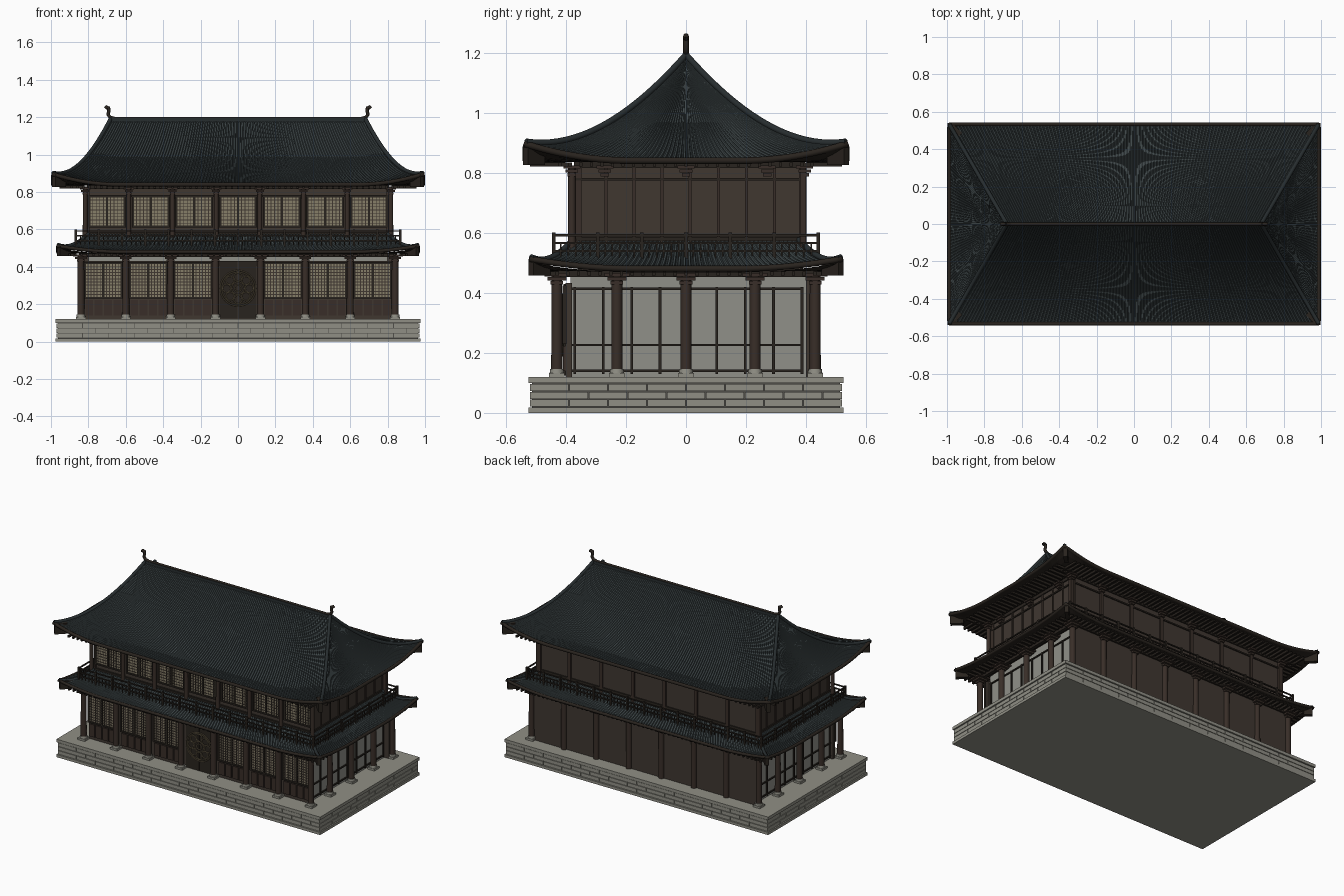
import bpy, bmesh, math
from mathutils import Matrix, Vector

cube = bpy.data.objects.get("Cube")
if cube:
    bpy.data.objects.remove(cube, do_unlink=True)


def material(name, *rgb):
    m = bpy.data.materials.new(name)
    m.use_nodes = True
    m.diffuse_color = (*rgb, 1)
    node = next(n for n in m.node_tree.nodes if n.type == 'BSDF_PRINCIPLED')
    node.inputs["Base Color"].default_value = (*rgb, 1)
    node.inputs["Roughness"].default_value = 0.8
    return m


STONE = material("stone", .28, .275, .235)
JOINT = material("stone joint", .08, .078, .068)
PLASTER = material("plaster", .28, .28, .25)
WOOD = material("brown wood", .05, .038, .03)
TRIM = material("dark wood", .022, .017, .013)
POST = material("column wood", .04, .027, .021)
PAPER = material("window paper", .24, .21, .14)
BRASS = material("aged brass", .12, .095, .055)
TILE = material("slate tile", .05, .065, .068)
GAP = material("tile valley", .02, .026, .028)


def finish(bm, name, *mats):
    me = bpy.data.meshes.new(name)
    bm.to_mesh(me)
    bm.free()
    for m in mats:
        me.materials.append(m)
    ob = bpy.data.objects.new(name, me)
    bpy.context.collection.objects.link(ob)
    return ob


def activate(ob):
    bpy.ops.object.select_all(action='DESELECT')
    ob.select_set(True)
    bpy.context.view_layer.objects.active = ob


def boxes(name, mat, items):
    """Each item is x0, x1, y0, y1, z0, z1."""
    bm = bmesh.new()
    for x0, x1, y0, y1, z0, z1 in items:
        mid = Vector((x0 + x1, y0 + y1, z0 + z1)) / 2
        size = Matrix.Diagonal((x1 - x0, y1 - y0, z1 - z0, 1))
        bmesh.ops.create_cube(bm, size=1, matrix=Matrix.Translation(mid) @ size)
    return finish(bm, name, mat)


def block(x, y, z0, z1, w, d):
    return (x - w / 2, x + w / 2, y - d / 2, y + d / 2, z0, z1)


def ring(hx, hy, z0, z1, w):
    """Four bars around a rectangle."""
    return [block(0, s * hy, z0, z1, 2 * hx + w, w) for s in (-1, 1)] + \
           [block(s * hx, 0, z0, z1, w, 2 * hy + w) for s in (-1, 1)]


def around(hx, hy, nx, ny):
    """Evenly spaced points on a rectangle's sides."""
    pts = [(hx * (2 * i / nx - 1), s * hy) for i in range(nx + 1) for s in (-1, 1)]
    return pts + [(s * hx, hy * (2 * i / ny - 1)) for i in range(1, ny) for s in (-1, 1)]


def cylinders(name, mat, points, r, z0, z1):
    bm = bmesh.new()
    for x, y in points:
        bmesh.ops.create_cone(bm, cap_ends=True, segments=16, radius1=r, radius2=r * .93, depth=z1 - z0,
                              matrix=Matrix.Translation((x, y, (z0 + z1) / 2)))
    activate(finish(bm, name, mat))
    bpy.ops.object.shade_smooth_by_angle()


def tube(name, mat, paths, r, closed=False):
    cu = bpy.data.curves.new(name, 'CURVE')
    cu.dimensions = '3D'
    cu.bevel_depth, cu.bevel_resolution, cu.use_fill_caps = r, 2, True
    for path in paths:
        sp = cu.splines.new('POLY')
        sp.points.add(len(path) - 1)
        for p, co in zip(sp.points, path):
            p.co = (*co, 1)
        sp.use_cyclic_u = closed
    cu.materials.append(mat)
    ob = bpy.data.objects.new(name, cu)
    bpy.context.collection.objects.link(ob)
    activate(ob)
    bpy.ops.object.convert(target='MESH')


def slope(rx, ry, ex, ey, top, drop, lift):
    """Concave hipped surface with upturned corners; t runs from ridge to eave."""
    def at(side, u, t):
        hx, hy = rx + (ex - rx) * t, ry + (ey - ry) * t
        along, out = (hx, hy) if side % 2 == 0 else (hy, hx)
        d = along * (1 - abs(u))
        z = top - drop * (1.75 * t - .75 * t * t) + lift * t ** 3 * max(0, 1 - d / .35) ** 2
        turn = Matrix.Rotation(side * math.pi / 2, 3, 'Z')
        return turn @ Vector((u * along, -out, z))
    return at


def roof_sheet(name, at, ribs_long, ribs_short, steps, rib, *mats):
    """Four slopes, with raised tile ribs running down them."""
    bm = bmesh.new()
    for side in range(4):
        n = ribs_short if side % 2 else ribs_long
        cols = []
        for i in range(n):
            for f, h in ((0, 0), (.38, 0), (.5, rib), (.88, rib)):
                cols.append((2 * (i + f) / n - 1, h))
        cols.append((1, 0))
        rows = []
        for j in range(steps + 1):
            t = .01 + .99 * j / steps
            rows.append([bm.verts.new(at(side, u, t) + Vector((0, 0, h))) for u, h in cols])
        for a, b in zip(rows, rows[1:]):
            for i in range(len(cols) - 1):
                f = bm.faces.new((b[i], b[i + 1], a[i + 1], a[i]))
                f.material_index = 1 if i % 4 == 0 and len(mats) > 1 else 0
    finish(bm, name, *mats)


def roof_trim(name, at, r, ex, ey, z, height):
    """Eave edge, hip ridges and heavy corner beams."""
    edge = [at(s, 2 * i / 60 - 1, 1) for s in range(4) for i in range(60)]
    tube(name + "_eave_edge", TRIM, [edge], r, True)
    up = Vector((0, 0, r * .7))
    tube(name + "_hip_ridges", GAP, [[at(s, 1, i / 20) + up for i in range(21)] for s in range(4)], r)
    bm = bmesh.new()
    for sx in (-1, 1):
        for sy in (-1, 1):
            m = Matrix.Translation((sx * (ex - .032), sy * (ey - .027), z)) @ \
                Matrix.Rotation(sx * sy * math.radians(45), 4, 'Z')
            bmesh.ops.create_cube(bm, size=1, matrix=m @ Matrix.Diagonal((.08, .025, height, 1)))
    finish(bm, name + "_corner_beams", TRIM)


def rafters(name, hx, hy, length, z):
    items = []
    for x, y in around(hx, hy, 56, 26):
        w, d = (.011, length) if abs(abs(y) - hy) < .001 else (length, .011)
        items.append(block(x, y, z, z + .014, w, d))
    boxes(name, TRIM, items)


def brackets(name, points, z, s):
    """Stepped bracket sets that widen upward."""
    boxes(name, POST, [block(x, y, z + k * .013, z + k * .013 + .011, s * (1 + .5 * k), s * (1 + .5 * k))
                       for x, y in points for k in range(3)])


def windows(name, centres, half, y, z0, z1, nx, nz, bar):
    """Paper panes behind a wooden lattice in a dark frame."""
    panes, bars, frames = [], [], []
    for c in centres:
        panes.append((c - half, c + half, y, y + .006, z0, z1))
        for i in range(1, nx):
            bars.append(block(c + half * (2 * i / nx - 1), y, z0, z1, bar, .006))
        for i in range(1, nz):
            bars.append(block(c, y, z0 + (z1 - z0) * i / nz - bar / 2, z0 + (z1 - z0) * i / nz + bar / 2,
                              2 * half, .005))
        frames += [block(c + half * k, y, z0, z1, .012, .014) for k in (-1, 0, 1)]
        frames += [block(c, y, z - .005, z + .005, 2 * half + .012, .014) for z in (z0, z1)]
    boxes(name + "_paper", PAPER, panes)
    boxes(name + "_lattice", WOOD, bars)
    boxes(name + "_frames", TRIM, frames)


# Stone terrace: slabs, dark joints and coursed blocks
boxes("terrace_core", JOINT, [block(0, 0, .005, .115, 1.925, 1.025)])
boxes("terrace_slabs", STONE, [block(0, 0, 0, .018, 1.95, 1.05), block(0, 0, .1, .12, 1.95, 1.05)])
courses = []
for k in range(3):
    z0, z1 = .021 + k * .026, .044 + k * .026
    for half, n, flip in ((.97, 14, False), (.52, 8, True)):
        cuts = [-half] + [half * (2 * (i + .5 * (k % 2)) / n - 1) for i in range(1, n)] + [half]
        for a, b in zip(cuts, cuts[1:]):
            for s in (-1, 1):
                if flip:
                    courses.append(block(s * .96, (a + b) / 2, z0, z1, .02, b - a - .003))
                else:
                    courses.append(block((a + b) / 2, s * .51, z0, z1, b - a - .003, .02))
boxes("terrace_blocks", STONE, courses)

# Lower storey walls
LOW_X = [.24 * (i - 3.5) for i in range(8)]
boxes("lower_plaster_walls", PLASTER, [(-.8, .8, -.385, .405, .12, .47)])
boxes("lower_wooden_walls", WOOD, [(-.82, .82, -.402, -.38, .12, .432), (-.835, .835, .4, .43, .12, .46)])
side_bars = []
for s in (-1, 1):
    side_bars += [block(s * .802, -.37 + .0945 * i, .13, .42, .012, .009) for i in range(9)]
    side_bars += [block(s * .802, 0, z, z + .008, .012, .77) for z in (.136, .222, .41)]
boxes("side_wall_bars", TRIM, side_bars)

# Front windows, door panels and round door ornament
bays = [.24 * i for i in (-3, -2, -1, 1, 2, 3)]
windows("lower_window", bays, .099, -.405, .235, .42, 12, 11, .005)
boxes("door_panels", POST, [block(c + .05 * (k - 1.5), -.404, .14, .222, .042, .01) for c in bays for k in range(4)])
boxes("main_door", TRIM, [(-.1, -.002, -.408, -.39, .125, .43), (.002, .1, -.408, -.39, .125, .43)])


def circle(cx, cz, r):
    return [(cx + r * math.cos(a * math.pi / 20), -.41, cz + r * math.sin(a * math.pi / 20)) for a in range(40)]


petals = [circle(.06 * math.cos(k * math.pi / 4), .285 + .06 * math.sin(k * math.pi / 4), .022) for k in range(8)]
tube("door_ornament", BRASS, [circle(0, .285, r) for r in (.095, .086, .034, .018)] + petals, .0028, True)

# Columns, footings, beams and brackets
front_cols = [(x, -.43) for x in LOW_X]
side_cols = [(s * .84, y) for s in (-1, 1) for y in (-.23, 0, .23, .43)]
back_cols = [(x, .43) for x in LOW_X[1:-1]]
cylinders("lower_columns", POST, front_cols + side_cols + back_cols, .019, .12, .46)
feet = front_cols + side_cols
boxes("column_footings", STONE, [block(x, y, .12, .133, .052, .052) for x, y in feet])
cylinders("column_collars", STONE, feet, .024, .133, .146)
brackets("lower_brackets", front_cols + side_cols + back_cols, .428, .042)
boxes("lower_eave_beam", TRIM, ring(.84, .43, .452, .472, .022))

# Upper storey
UP_X = [x * .973 for x in LOW_X]
boxes("upper_walls", WOOD, [(-.8, .8, -.362, .39, .46, .85)])
up_cols = [(x, -.38) for x in UP_X]
cylinders("upper_columns", POST, up_cols, .013, .54, .82)
windows("upper_window", [.2335 * i for i in range(-3, 4)], .095, -.367, .615, .775, 10, 9, .004)
up_posts = [block(x, .39, .55, .83, .022, .02) for x in UP_X]
up_posts += [block(s * .8, -.36 + .0935 * i, .55, .83, .012, .01 if i % 8 else .025)
             for s in (-1, 1) for i in range(9)]
boxes("upper_wall_posts", POST, up_posts)
boxes("upper_wall_beams", TRIM,
      [block(0, .012, z, z + h, 1.615, .77) for z, h in ((.572, .013), (.774, .009), (.815, .02))])
brackets("upper_brackets", up_cols + [(x, .395) for x in UP_X] + [(s * .805, y) for s in (-1, 1) for y in (-.27, 0, .27)],
         .787, .028)

# Balcony railing
boxes("balcony_rails", TRIM, [b for z in (.536, .562, .588) for b in ring(.868, .441, z, z + .007, .008)])
boxes("balcony_posts", TRIM, [block(x, y, .505, .6, .012, .012) for x, y in around(.868, .441, 14, 6)])
boxes("balusters", TRIM, [block(x, y, .51, .565, .005, .005) for x, y in around(.868, .441, 70, 36)])

# Lower skirt roof
skirt = slope(.8, .375, .963, .515, .572, .092, .032)
roof_sheet("skirt_roof_tiles", skirt, 100, 54, 8, .006, TILE, GAP)
roof_sheet("skirt_roof_soffit", slope(.79, .375, .963, .515, .474, .006, .032), 14, 8, 6, 0, TRIM)
roof_trim("skirt_roof", skirt, .01, .963, .515, .485, .055)
rafters("skirt_rafters", .9, .465, .075, .457)

# Main hipped roof
main = slope(.68, 0, .988, .533, 1.185, .345, .055)
roof_sheet("main_roof_tiles", main, 110, 60, 20, .006, TILE, GAP)
roof_sheet("main_roof_soffit", slope(.79, .35, .988, .533, .838, .008, .055), 14, 8, 6, 0, TRIM)
roof_trim("main_roof", main, .011, .988, .533, .86, .068)
rafters("main_rafters", .89, .455, .13, .82)

# Ridge beam with curled end ornaments
boxes("roof_ridge", GAP, [(-.685, .685, -.012, .012, 1.165, 1.195)])
tube("ridge_cap", TRIM, [[(-.685, 0, 1.193), (.685, 0, 1.193)]], .009)
curl = ((.65, 1.19), (.685, 1.2), (.695, 1.215), (.69, 1.235), (.692, 1.25), (.702, 1.255), (.709, 1.246))
tube("ridge_ornaments", TRIM, [[(s * x, 0, z) for x, z in curl] for s in (-1, 1)], .0095)
